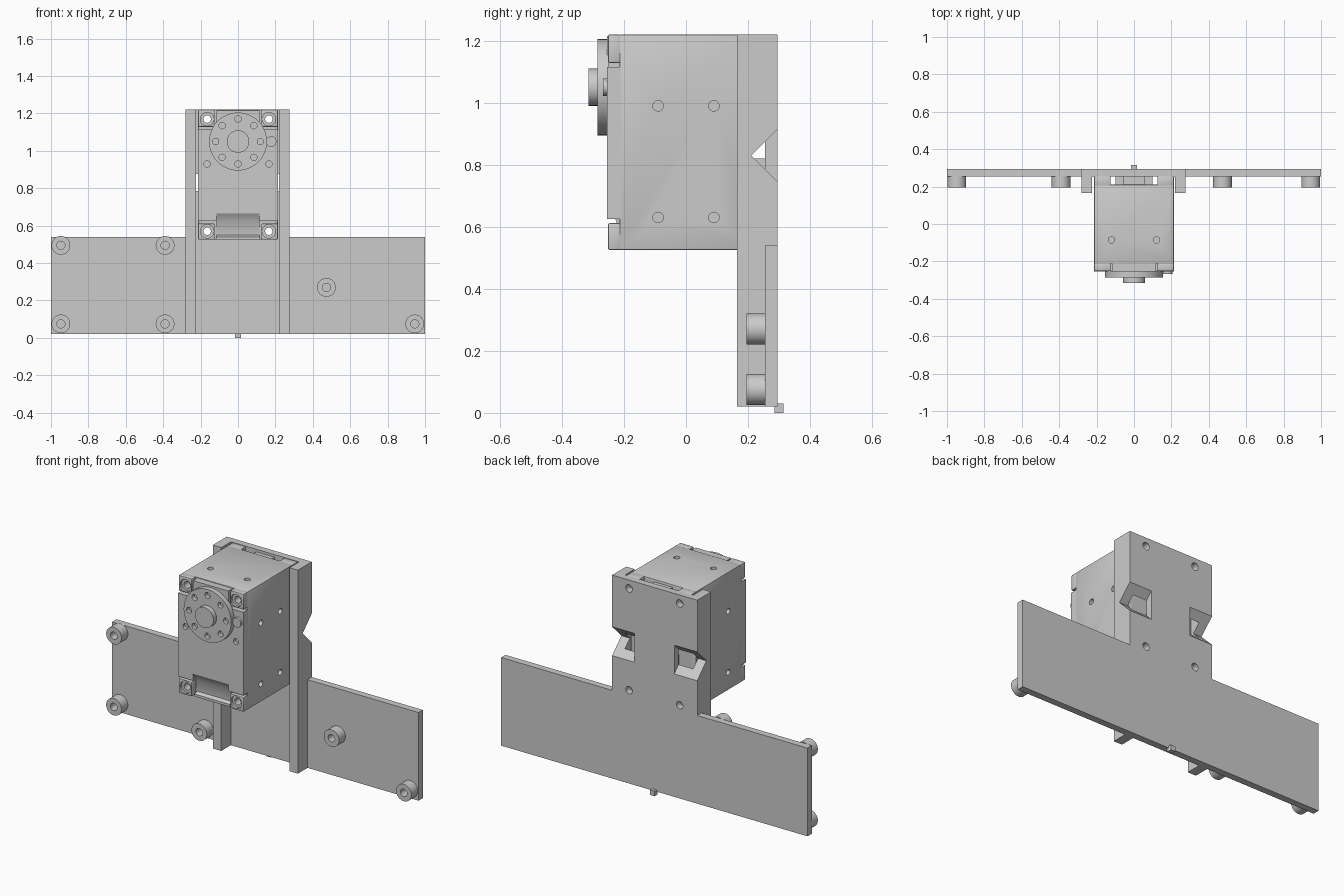
import bpy, bmesh, math
from mathutils import Matrix, Vector

cube = bpy.data.objects.get("Cube")
if cube:
    bpy.data.objects.remove(cube, do_unlink=True)

AXES = {"x": (1, 2, 0), "y": (0, 2, 1), "z": (0, 1, 2)}


def add_prism(bm, pts, axis, lo, hi):
    """Extrude a closed 2D outline along an axis."""
    i, j, k = AXES[axis]
    verts = []
    for p in pts:
        co = Vector()
        co[i], co[j], co[k] = p[0], p[1], lo
        verts.append(bm.verts.new(co))
    face = bm.faces.new(verts)
    ext = bmesh.ops.extrude_face_region(bm, geom=[face])
    move = Vector()
    move[k] = hi - lo
    bmesh.ops.translate(bm, vec=move, verts=[v for v in ext["geom"] if isinstance(v, bmesh.types.BMVert)])


def add_box(bm, x0, x1, y0, y1, z0, z1):
    add_prism(bm, [(x0, y0), (x1, y0), (x1, y1), (x0, y1)], "z", z0, z1)


def add_disc(bm, axis, u, v, r, lo, hi, n=32):
    pts = [(u + r * math.cos(math.tau * a / n), v + r * math.sin(math.tau * a / n)) for a in range(n)]
    add_prism(bm, pts, axis, lo, hi)


def finish(name, bm, bevel=0):
    bmesh.ops.recalc_face_normals(bm, faces=bm.faces)
    mesh = bpy.data.meshes.new(name)
    bm.to_mesh(mesh)
    bm.free()
    ob = bpy.data.objects.new(name, mesh)
    bpy.context.collection.objects.link(ob)
    if bevel:
        mod = ob.modifiers.new("soft_edges", "BEVEL")
        mod.width, mod.segments, mod.limit_method = bevel, 2, "ANGLE"
        apply(ob, mod)
    return ob


def select(ob):
    bpy.ops.object.select_all(action="DESELECT")
    ob.select_set(True)
    bpy.context.view_layer.objects.active = ob


def apply(ob, mod):
    select(ob)
    bpy.ops.object.modifier_apply(modifier=mod.name)


def cut(ob, bm):
    """Subtract a cutter mesh from an object."""
    cutter = finish("cutter", bm)
    cutter.hide_render = True
    mod = ob.modifiers.new("cut", "BOOLEAN")
    mod.operation, mod.solver, mod.object = "DIFFERENCE", "EXACT", cutter
    apply(ob, mod)
    bpy.data.objects.remove(cutter, do_unlink=True)


def smooth(ob):
    select(ob)
    bpy.ops.object.shade_smooth_by_angle(angle=math.radians(30))


BASE, TOP = 0.02, 1.22
BACK, FACE = 0.295, 0.255
EAR_X, EAR_Z = 0.165, (0.57, 1.17)
BODY_X, BODY_Z = 0.213, 0.525


def through_holes(r):
    bm = bmesh.new()
    for s in (-1, 1):
        for z in EAR_Z:
            add_disc(bm, "y", s * EAR_X, z, r, -0.4, 0.4, 20)
    return bm


# Upright channel: back web with two forward flanges
bm = bmesh.new()
add_prism(bm, [(-0.28, BACK), (-0.28, 0.165), (-0.225, 0.165), (-0.225, FACE),
               (0.22, FACE), (0.22, 0.165), (0.275, 0.165), (0.275, BACK)], "z", BASE, TOP)
channel = finish("channel_bracket", bm)
bm = bmesh.new()
for x0, x1 in ((-0.4, -0.13), (0.13, 0.4)):
    add_prism(bm, [(0.21, 0.83), (0.3, 0.74), (0.39, 0.83), (0.3, 0.92)], "x", x0, x1)
cut(channel, bm)
cut(channel, through_holes(0.022))
smooth(channel)

# Side wings of the mounting plate
for name, x0, x1 in (("right_wing_plate", -1, -0.28), ("left_wing_plate", 0.275, 1)):
    bm = bmesh.new()
    add_box(bm, x0, x1, FACE, BACK, BASE, 0.54)
    finish(name, bm)

# Standoffs with blind screw holes
spots = [(x, z) for x in (-0.947, -0.39) for z in (0.075, 0.495)] + [(0.473, 0.27), (0.945, 0.075)]
for x, z in spots:
    bm = bmesh.new()
    add_disc(bm, "y", x, z, 0.05, 0.195, FACE)
    standoff = finish("standoff", bm)
    bm = bmesh.new()
    add_disc(bm, "y", x, z, 0.022, 0.18, 0.245, 20)
    cut(standoff, bm)
    smooth(standoff)

# Small stub at the lower back edge
bm = bmesh.new()
add_box(bm, -0.015, 0.015, 0.285, 0.315, 0, 0.03)
finish("locating_stub", bm)

# Servo body
bm = bmesh.new()
add_box(bm, -BODY_X, BODY_X, -0.215, 0.21, BODY_Z, TOP)
body = finish("servo_body", bm, 0.005)
bm = bmesh.new()
for s in (-1, 1):
    for y in (-0.09, 0.09):
        for z in (0.63, 0.99):
            add_disc(bm, "x", y, z, 0.017, s * 0.19, s * 0.24, 16)
    for z0, z1 in ((0.5, 0.555), (1.19, 1.25)):
        add_disc(bm, "z", s * 0.12, -0.085, 0.017, z0, z1, 16)
cut(body, bm)
cut(body, through_holes(0.02))
smooth(body)

# Front cover with a tapered lower cable recess
bm = bmesh.new()
W, N = BODY_X, 0.115
add_prism(bm, [(-W, 0.625), (-N, 0.625), (-N, 0.665), (N, 0.665), (N, 0.625), (W, 0.625),
               (W, 1.115), (N, 1.115), (N, 1.215), (-N, 1.215), (-N, 1.115), (-W, 1.115)],
          "y", -0.255, -0.21)
cover = finish("front_cover", bm)
bm = bmesh.new()
for s in (-1, 1):
    add_disc(bm, "y", s * EAR_X, 0.93, 0.017, -0.27, -0.235, 16)
cut(cover, bm)
smooth(cover)
bm = bmesh.new()
add_prism(bm, [(-0.255, 0.665), (-0.225, 0.62), (-0.22, 0.55), (-0.24, 0.54),
               (-0.24, BODY_Z), (-0.21, BODY_Z), (-0.21, 0.665)], "x", -N, N)
smooth(finish("cable_recess", bm))

# Mounting ears at the front and back corners
bm = bmesh.new()
for s in (-1, 1):
    for y0, y1 in ((-0.252, -0.21), (0.2, FACE)):
        for z0, z1 in ((BODY_Z, 0.612), (1.128, TOP)):
            a, b = sorted((s * 0.125, s * BODY_X))
            add_box(bm, a, b, y0, y1, z0, z1)
ears = finish("mounting_ears", bm, 0.006)
cut(ears, through_holes(0.02))
bm = bmesh.new()
for s in (-1, 1):
    for z in EAR_Z:
        add_disc(bm, "y", s * EAR_X, z, 0.036, -0.27, -0.238, 24)
cut(ears, bm)
smooth(ears)

# Rear ribs of the servo
for name, w, z0, z1 in (("upper_rear_rib", 0.06, 0.89, 1.205), ("lower_rear_rib", 0.1, 0.64, 0.82)):
    bm = bmesh.new()
    add_box(bm, -w, w, 0.2, 0.254, z0, z1)
    finish(name, bm)

# Output horn with a ring of screw holes and a hub
HORN_Z = 1.05
bm = bmesh.new()
add_disc(bm, "y", 0, HORN_Z, 0.155, -0.285, -0.25, 48)
horn = finish("output_horn", bm)
bm = bmesh.new()
for k in range(8):
    a = math.tau * k / 8
    add_disc(bm, "y", 0.12 * math.cos(a), HORN_Z + 0.12 * math.sin(a), 0.017, -0.3, -0.262, 16)
cut(horn, bm)
smooth(horn)
bm = bmesh.new()
add_disc(bm, "y", 0, HORN_Z, 0.06, -0.315, -0.28)
smooth(finish("horn_hub", bm))
bm = bmesh.new()
add_disc(bm, "y", 0.178, HORN_Z, 0.028, -0.268, -0.25, 20)
smooth(finish("indicator_button", bm))
